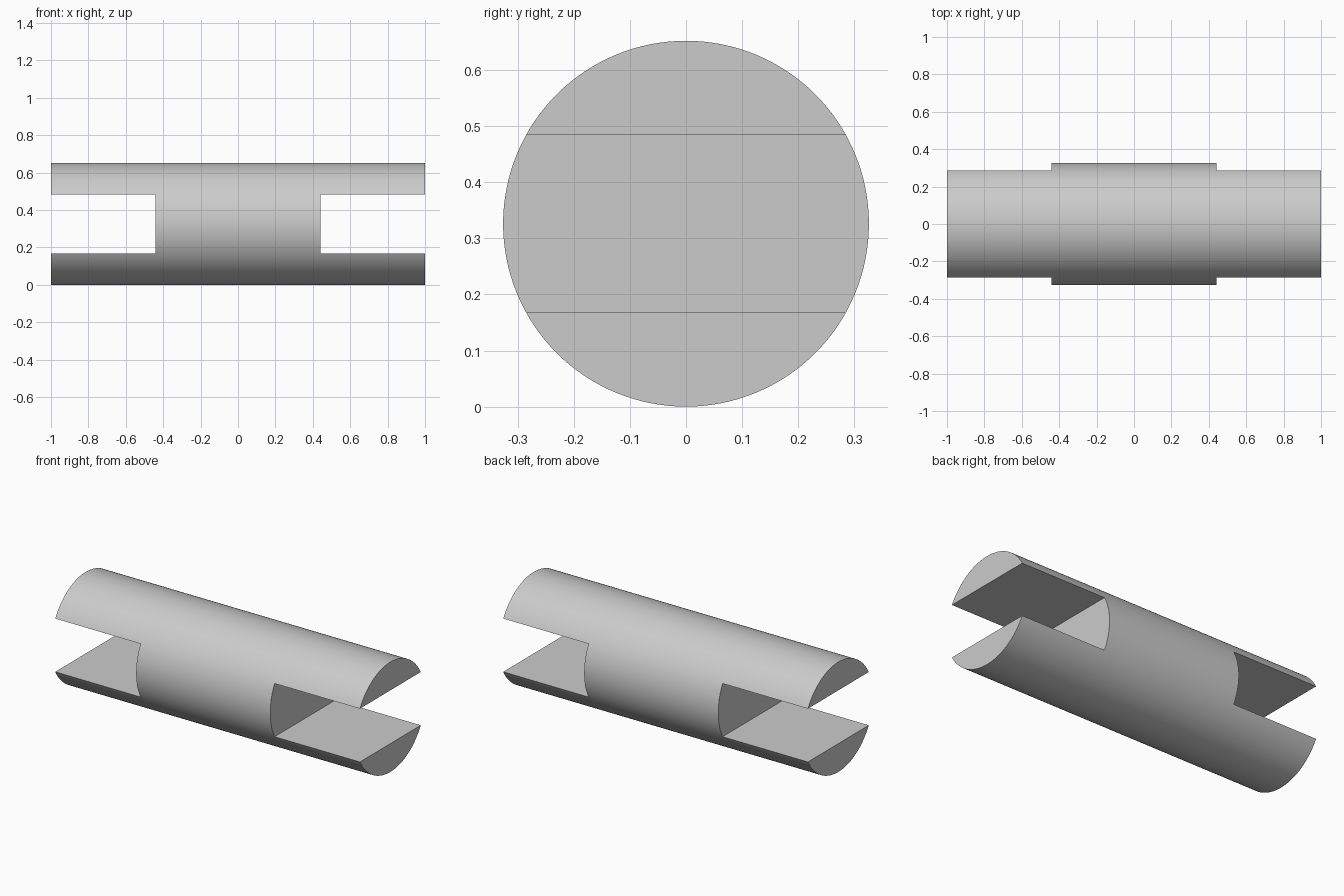
import bpy, math

RADIUS = 0.326
SLOT_HALF = 0.158   # half the slot height
SLOT_START = 0.44   # slot floor distance from the middle

if "Cube" in bpy.data.objects:
    bpy.data.objects.remove(bpy.data.objects["Cube"], do_unlink=True)

# Plain grey material
grey = bpy.data.materials.new("plain grey")
grey.use_nodes = True
colour = (0.6, 0.6, 0.6, 1)
grey.diffuse_color = colour
grey.node_tree.nodes["Principled BSDF"].inputs["Base Color"].default_value = colour

# Round shaft lying along x
bpy.ops.mesh.primitive_cylinder_add(vertices=128, radius=RADIUS, depth=2,
                                    location=(0, 0, RADIUS),
                                    rotation=(0, math.pi / 2, 0))
shaft = bpy.context.object
shaft.name = "slotted_shaft"
shaft.data.materials.append(grey)
bpy.ops.object.transform_apply(location=True, rotation=True, scale=True)

# Open slot across each end
for side, name in ((-1, "right"), (1, "left")):
    bpy.ops.mesh.primitive_cube_add(size=1, location=(side * (SLOT_START + 0.5), 0, RADIUS))
    cutter = bpy.context.object
    cutter.name = name + "_slot_cutter"
    cutter.location.x = side * (SLOT_START + 0.4)
    cutter.scale = (0.8, 1, SLOT_HALF * 2)
    bpy.ops.object.transform_apply(location=True, rotation=True, scale=True)
    cutter.data.materials.append(grey)
    cut = shaft.modifiers.new(name + " slot", "BOOLEAN")
    cut.operation = "DIFFERENCE"
    cut.solver = "EXACT"
    cut.object = cutter
    bpy.ops.object.select_all(action="DESELECT")
    shaft.select_set(True)
    bpy.context.view_layer.objects.active = shaft
    bpy.ops.object.modifier_apply(modifier=cut.name)
    bpy.data.objects.remove(cutter, do_unlink=True)

# Smooth round wall, crisp slot edges
bpy.ops.object.shade_smooth_by_angle(angle=math.radians(30))
